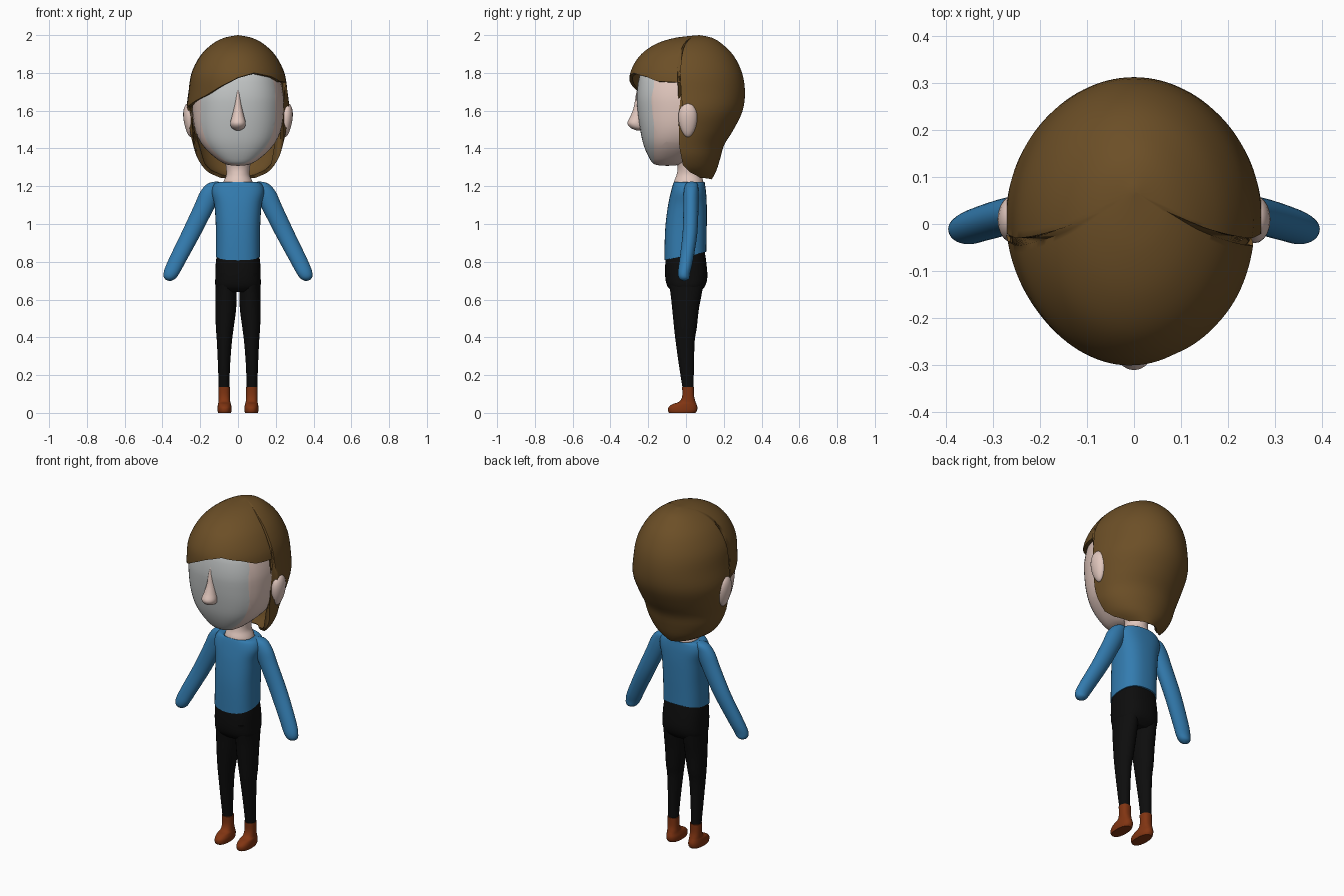
import bpy, bmesh, math
from mathutils import Vector

cube = bpy.data.objects.get("Cube")
if cube:
    bpy.data.objects.remove(cube, do_unlink=True)


def material(name, rgb):
    m = bpy.data.materials.new(name)
    m.use_nodes = True
    m.diffuse_color = (*rgb, 1)
    bsdf = next(n for n in m.node_tree.nodes if n.type == 'BSDF_PRINCIPLED')
    bsdf.inputs["Base Color"].default_value = (*rgb, 1)
    bsdf.inputs["Roughness"].default_value = 0.7
    return m


HAIR = material("brown hair", (0.15, 0.078, 0.02))
SKIN = material("pale skin", (0.75, 0.57, 0.51))
FACE = material("grey face", (0.55, 0.57, 0.57))
SHIRT = material("blue cloth", (0.033, 0.2, 0.43))
PANTS = material("black cloth", (0.004, 0.004, 0.004))
BOOT = material("rust leather", (0.22, 0.035, 0.006))


def sample(rows, u):
    """Smooth spline through the rows at row position u."""
    i = min(int(u), len(rows) - 2)
    t = u - i
    a, b, c, d = (rows[max(0, min(len(rows) - 1, k))] for k in range(i - 1, i + 3))
    return [q + t * ((r - p) + t * ((2 * p - 5 * q + 4 * r - s) + t * (3 * (q - r) + s - p))) / 2
            for p, q, r, s in zip(a, b, c, d)]


def row_at_height(rows, z):
    lo, hi = 0, len(rows) - 1
    for _ in range(30):
        mid = (lo + hi) / 2
        lo, hi = (mid, hi) if sample(rows, mid)[0] > z else (lo, mid)
    return lo


def power(v, e):
    return math.copysign(abs(v) ** e, v)


def loft(name, rows, mat, side=1, square=1, edge=None, cols=32, steps=28, caps=True):
    """Skin rows of (height, half width, front y, back y, centre x), top first."""
    rows = [tuple(r) + (0,) * (5 - len(r)) for r in rows]
    bm = bmesh.new()
    grid = []
    for c in range(cols):
        th = -math.pi + math.tau * c / cols
        end = row_at_height(rows, edge(th)) if edge else len(rows) - 1
        column = []
        for k in range(steps + 1):
            z, w, front, back, cx = sample(rows, end * k / steps)
            x = side * cx + w * power(math.sin(th), square)
            y = (front + back) / 2 - (back - front) / 2 * power(math.cos(th), square)
            column.append(bm.verts.new((x, y, z)))
        grid.append(column)
    for c in range(cols):
        a, b = grid[c], grid[(c + 1) % cols]
        for k in range(steps):
            bm.faces.new((a[k], a[k + 1], b[k + 1], b[k]))
    if caps:
        bm.faces.new([col[0] for col in grid])
        bm.faces.new([col[-1] for col in reversed(grid)])
    bmesh.ops.remove_doubles(bm, verts=bm.verts, dist=1e-5)
    return finish(name, bm, mat)


def finish(name, bm, *mats):
    mesh = bpy.data.meshes.new(name)
    bm.to_mesh(mesh)
    bm.free()
    for m in mats:
        mesh.materials.append(m)
    ob = bpy.data.objects.new(name, mesh)
    bpy.context.collection.objects.link(ob)
    smooth(ob)
    return ob


def smooth(ob):
    bpy.ops.object.select_all(action='DESELECT')
    ob.select_set(True)
    bpy.context.view_layer.objects.active = ob
    bpy.ops.object.shade_smooth_by_angle(angle=math.radians(50))


# Head, with the face panel cut into its front
head = loft("head", [(1.93, 0, 0, 0), (1.91, .1, -.12, .12), (1.82, .2, -.23, .22),
                     (1.7, .238, -.26, .25), (1.6, .242, -.257, .25), (1.5, .228, -.243, .2),
                     (1.42, .19, -.225, .12), (1.35, .12, -.195, .02), (1.315, .06, -.165, -.03),
                     (1.308, 0, -.1, -.1)], SKIN, square=.82, cols=48)
bm = bmesh.new()
bm.from_mesh(head.data)
for point, normal in (((.195, 0, 0), (1, 0, 0)), ((-.195, 0, 0), (1, 0, 0)), ((0, -.17, 0), (0, 1, 0))):
    bmesh.ops.bisect_plane(bm, geom=bm.verts[:] + bm.edges[:] + bm.faces[:],
                           plane_co=point, plane_no=normal, dist=1e-5)
for f in bm.faces:
    c = f.calc_center_median()
    f.material_index = int(abs(c.x) < .195 and c.y < -.17)
bm.to_mesh(head.data)
bm.free()
head.data.materials.append(FACE)

loft("nose", [(1.72, .004, -.257, -.22), (1.68, .013, -.266, -.22), (1.62, .021, -.276, -.22),
              (1.57, .032, -.294, -.22), (1.535, .041, -.311, -.22), (1.51, .034, -.295, -.22),
              (1.495, .012, -.262, -.22)], SKIN, cols=20, steps=20)

for side, label in ((1, "left"), (-1, "right")):
    bm = bmesh.new()
    bmesh.ops.create_uvsphere(bm, u_segments=20, v_segments=14, radius=1)
    for v in bm.verts:
        taper = 1 + .2 * v.co.z
        v.co = Vector((side * (.255 + .033 * v.co.x * taper + .006 * v.co.z),
                       .01 + .05 * v.co.y * taper, 1.55 + .09 * v.co.z))
    bmesh.ops.recalc_face_normals(bm, faces=bm.faces)
    finish(label + "_ear", bm, SKIN)

# Hair shell: swept fringe in front, long behind the ears
FRINGE = [(-180, 1.235), (-120, 1.245), (-95, 1.275), (-84, 1.31), (-81, 1.62), (-70, 1.63),
          (-40, 1.68), (-20, 1.73), (0, 1.775), (20, 1.8), (45, 1.78), (60, 1.755),
          (81, 1.75), (84, 1.31), (95, 1.275), (120, 1.245), (180, 1.235)]


def fringe(th):
    d = math.degrees(th)
    for (a, za), (b, zb) in zip(FRINGE, FRINGE[1:]):
        if d <= b:
            return za + (zb - za) * max(0, d - a) / (b - a)
    return FRINGE[-1][1]


hair = loft("hair", [(2.0, 0, .07, .07), (1.985, .075, -.06, .14), (1.95, .14, -.165, .195),
                     (1.89, .2, -.245, .253), (1.8, .246, -.295, .297), (1.7, .262, -.3, .312),
                     (1.6, .272, -.28, .3), (1.5, .256, -.26, .252), (1.42, .238, -.23, .203),
                     (1.35, .215, -.19, .182), (1.28, .165, -.15, .16), (1.23, .08, -.12, .132)],
            HAIR, edge=fringe, cols=120, steps=36, caps=False)
shell = hair.modifiers.new("thickness", 'SOLIDIFY')
shell.thickness = .018
shell.offset = -1
bpy.ops.object.modifier_apply(modifier=shell.name)
smooth(hair)

# Neck and body
loft("neck", [(1.36, .07, -.06, .09), (1.3, .064, -.045, .085), (1.26, .062, -.05, .082),
              (1.22, .078, -.064, .092), (1.17, .09, -.06, .09)], SKIN)
loft("shirt", [(1.205, .07, -.055, .09), (1.222, .088, -.062, .098), (1.213, .125, -.068, .1),
               (1.17, .14, -.08, .106), (1.1, .125, -.095, .11), (1.0, .118, -.108, .11),
               (.9, .117, -.113, .108), (.78, .118, -.114, .106)],
     SHIRT, square=.8, edge=lambda th: .83 - .022 * math.cos(th), cols=40)
loft("hips", [(.88, .105, -.1, .095), (.8, .117, -.109, .107), (.72, .12, -.11, .113),
              (.67, .119, -.098, .1), (.64, .1, -.07, .07)], PANTS, square=.8)

# Limbs and boots
for side, label in ((1, "left"), (-1, "right")):
    loft(label + "_sleeve", [(1.226, 0, .03, .03, .11), (1.214, .035, 0, .06, .125),
                             (1.17, .055, -.012, .066, .145), (1.1, .056, -.014, .066, .175),
                             (.95, .053, -.018, .06, .248), (.8, .048, -.036, .036, .325),
                             (.74, .042, -.043, .022, .352), (.71, .028, -.035, .016, .36),
                             (.697, 0, -.01, -.01, .36)], SHIRT, side)
    loft(label + "_leg", [(.74, .056, -.1, .1, .062), (.64, .056, -.083, .085, .063),
                          (.55, .055, -.073, .068, .065), (.45, .047, -.063, .057, .07),
                          (.38, .04, -.055, .046, .072), (.25, .032, -.037, .042, .074),
                          (.13, .028, -.018, .04, .074)], PANTS, side, cols=24)
    loft(label + "_boot", [(.138, .031, -.021, .043, .073), (.09, .03, -.02, .043, .073),
                           (.06, .031, -.035, .05, .072), (.047, .034, -.07, .055, .072),
                           (.03, .037, -.092, .06, .071), (.012, .037, -.095, .058, .071),
                           (0, .034, -.09, .05, .071)], BOOT, side, square=.85, cols=24)
